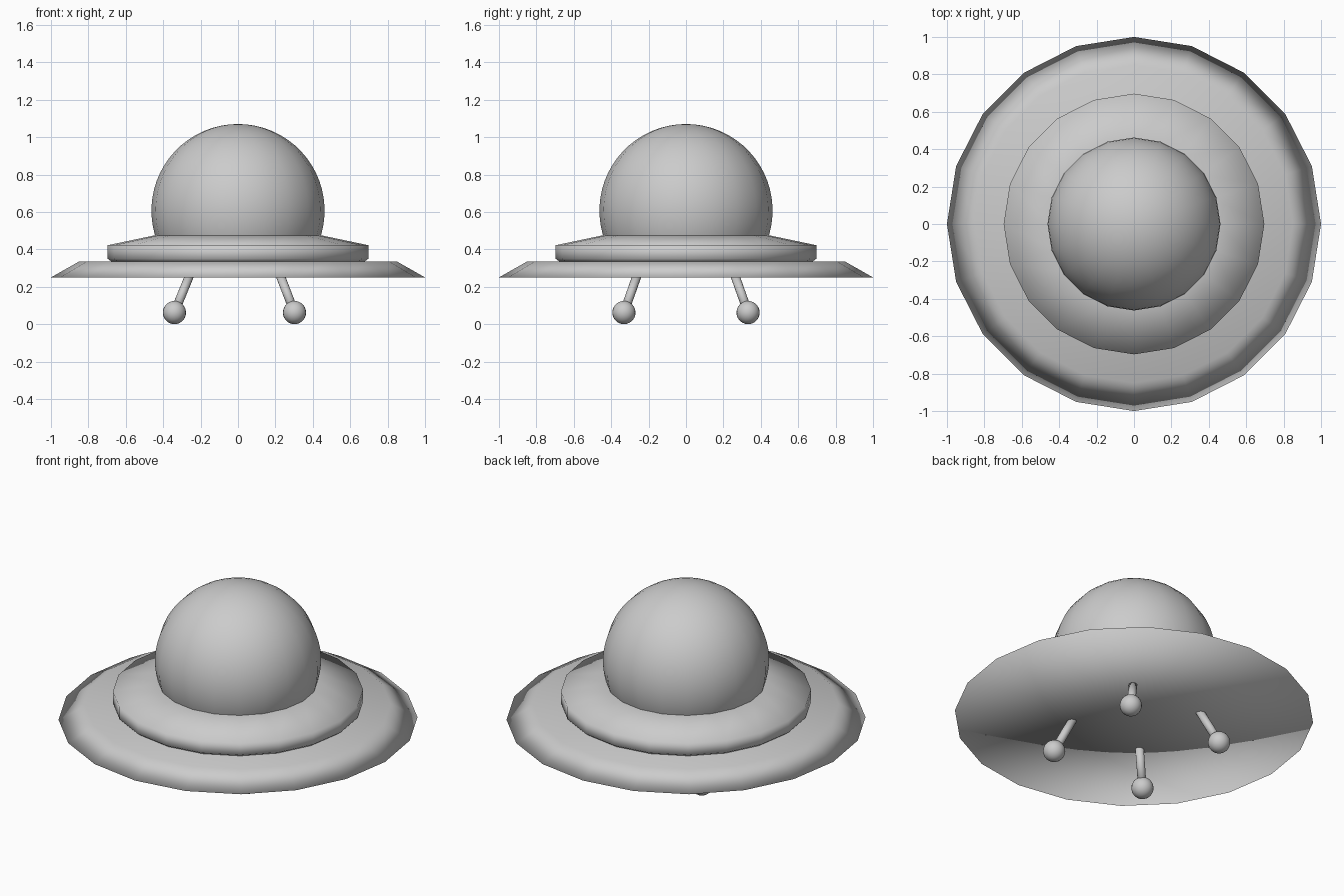
import bpy, bmesh, math
from mathutils import Vector

cube = bpy.data.objects.get("Cube")
if cube:
    bpy.data.objects.remove(cube, do_unlink=True)

SIDES = 20
GREY = (0.6, 0.6, 0.6, 1.0)
grey = bpy.data.materials.new("plain grey")
grey.use_nodes = True
grey.diffuse_color = GREY
grey.node_tree.nodes["Principled BSDF"].inputs["Base Color"].default_value = GREY


def finish(name, bm):
    """Turn a bmesh into a smooth, grey object."""
    bmesh.ops.recalc_face_normals(bm, faces=bm.faces)
    for face in bm.faces:
        face.smooth = True
    mesh = bpy.data.meshes.new(name)
    bm.to_mesh(mesh)
    bm.free()
    mesh.materials.append(grey)
    obj = bpy.data.objects.new(name, mesh)
    bpy.context.collection.objects.link(obj)
    return obj


def lathe(name, profile):
    """Spin a profile of (radius, height) points around z."""
    bm = bmesh.new()
    verts = [bm.verts.new((r, 0, z)) for r, z in profile]
    edges = [bm.edges.new(pair) for pair in zip(verts, verts[1:])]
    bmesh.ops.spin(bm, geom=verts + edges, cent=(0, 0, 0), axis=(0, 0, 1),
                   angle=math.tau, steps=SIDES)
    bmesh.ops.remove_doubles(bm, verts=bm.verts, dist=0.0005)
    return finish(name, bm)


def rod(name, start, end, radius):
    axis = end - start
    bm = bmesh.new()
    bmesh.ops.create_cone(bm, cap_ends=True, segments=16, radius1=radius,
                          radius2=radius, depth=axis.length)
    obj = finish(name, bm)
    obj.rotation_euler = axis.to_track_quat("Z", "Y").to_euler()
    obj.location = (start + end) / 2


def ball(name, centre, radius):
    bm = bmesh.new()
    bmesh.ops.create_uvsphere(bm, u_segments=20, v_segments=14, radius=radius)
    finish(name, bm).location = centre


# Wide saucer and the raised collar on it
lathe("saucer", [(0, 0.25), (1, 0.25), (0.85, 0.335), (0, 0.335)])
lathe("collar", [(0, 0.32), (0.67, 0.33), (0.697, 0.35), (0.697, 0.422),
                 (0.445, 0.475), (0, 0.475)])

# Dome: a sphere cut off inside the collar
DOME_R, DOME_Z, STEPS = 0.463, 0.607, 20
low = math.asin((0.40 - DOME_Z) / DOME_R)
angles = [low + (math.pi / 2 - low) * i / STEPS for i in range(STEPS + 1)]
lathe("dome", [(0, 0.40)] + [(DOME_R * math.cos(a), DOME_Z + DOME_R * math.sin(a))
                             for a in angles])

# Four splayed legs with ball feet
for x_name, foot_x, top_x in (("right", -0.34, -0.255), ("left", 0.302, 0.222)):
    for y_name, side in (("front", -1), ("back", 1)):
        foot = Vector((foot_x, 0.332 * side, 0.062))
        top = Vector((top_x, 0.258 * side, 0.27))
        rod(f"{y_name}_{x_name}_leg", foot, top, 0.024)
        ball(f"{y_name}_{x_name}_foot", foot, 0.062)
